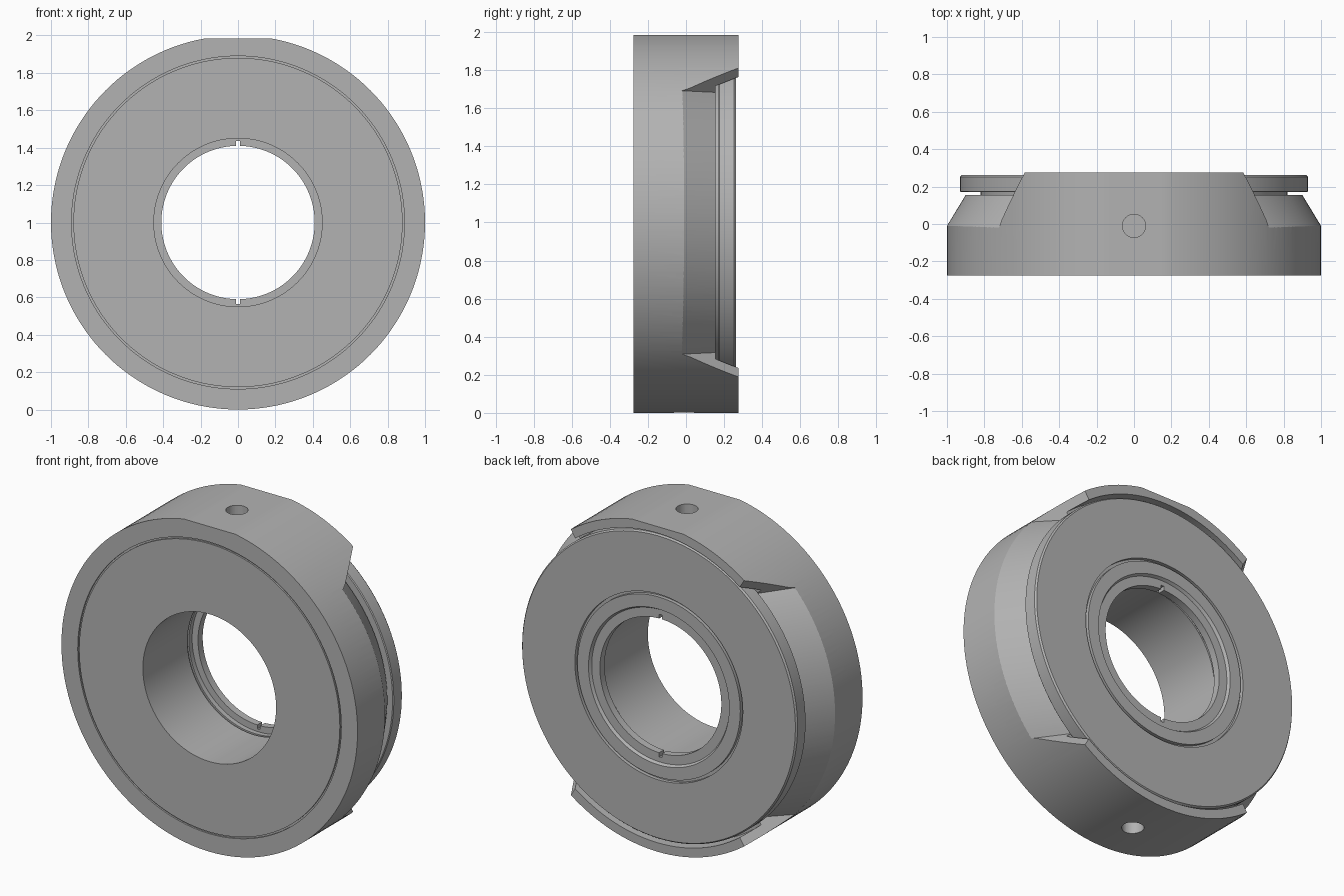
import bpy, bmesh
from math import radians, sin, cos, pi
from mathutils import Vector, Matrix

if "Cube" in bpy.data.objects:
    bpy.data.objects.remove(bpy.data.objects["Cube"])

SEG = 144
grey = bpy.data.materials.new("plain grey metal")
grey.use_nodes = True
colour = (0.45, 0.45, 0.45, 1)
grey.diffuse_color = colour
grey.node_tree.nodes["Principled BSDF"].inputs["Base Color"].default_value = colour


def finish(name, bm):
    bmesh.ops.recalc_face_normals(bm, faces=bm.faces)
    mesh = bpy.data.meshes.new(name)
    bm.to_mesh(mesh)
    bm.free()
    mesh.materials.append(grey)
    obj = bpy.data.objects.new(name, mesh)
    bpy.context.collection.objects.link(obj)
    return obj


def turned(name, profile, flat_top=None):
    """Closed (radius, y) profile revolved around the horizontal axis."""
    bm = bmesh.new()
    rings = []
    for i in range(SEG):
        a = 2 * pi * i / SEG
        rings.append([bm.verts.new((r * cos(a), y, 1 + r * sin(a))) for r, y in profile])
    n = len(profile)
    for i in range(SEG):
        p, q = rings[i], rings[(i + 1) % SEG]
        for j in range(n):
            k = (j + 1) % n
            bm.faces.new((p[j], p[k], q[k], q[j]))
    if flat_top:
        for v in bm.verts:
            v.co.z = min(v.co.z, flat_top)
    return finish(name, bm)


def side_cutter(side):
    """Wedge that opens the rim; its ends flare towards the back."""
    profile = [(1.1, -0.175), (1.1, 0.4), (0.84, 0.4), (0.84, 0.254)]
    steps = 48
    bm = bmesh.new()
    rows = []
    for i in range(steps + 1):
        t = 2 * i / steps - 1
        row = []
        for r, y in profile:
            a = radians(45 + 33.5 * (y + 0.01)) * t
            row.append(bm.verts.new((side * r * cos(a), y, 1 + r * sin(a))))
        rows.append(row)
    for p, q in zip(rows, rows[1:]):
        for j in range(4):
            k = (j + 1) % 4
            bm.faces.new((p[j], p[k], q[k], q[j]))
    bm.faces.new(rows[0])
    bm.faces.new(rows[-1])
    return finish("side_cutter", bm)


def hole_cutter(z):
    bm = bmesh.new()
    bmesh.ops.create_cone(bm, cap_ends=True, segments=32, radius1=0.062, radius2=0.062,
                          depth=0.4, matrix=Matrix.Translation((0, -0.01, z)))
    return finish("hole_cutter", bm)


def notch_cutter(z):
    bm = bmesh.new()
    bmesh.ops.create_cube(bm, size=1, matrix=Matrix.Translation((0, 0.22, z))
                          @ Matrix.Diagonal((0.02, 0.2, 0.07, 1)))
    return finish("notch_cutter", bm)


def carve(obj, cutters):
    bpy.context.view_layer.objects.active = obj
    for cutter in cutters:
        cutter.hide_render = True
        mod = obj.modifiers.new("cut", "BOOLEAN")
        mod.operation, mod.solver, mod.object = "DIFFERENCE", "EXACT", cutter
        bpy.ops.object.modifier_apply(modifier=mod.name)
        bpy.data.objects.remove(cutter)


# Housing: front face with a thin seam, bore, back recess and rim
housing = turned("housing", [
    (0.45, -0.275), (0.88, -0.275), (0.88, -0.265), (0.89, -0.265), (0.89, -0.275),
    (1.0, -0.275), (1.0, 0.275), (0.945, 0.275), (0.945, 0.155), (0.45, 0.155)],
    flat_top=1 + cos(radians(10)))
carve(housing, [side_cutter(1), side_cutter(-1), hole_cutter(2.0), hole_cutter(0.0)])

# Thin neck between the housing and the plate
neck = turned("neck", [(0.46, 0.15), (0.82, 0.15), (0.82, 0.18), (0.46, 0.18)])

# Back plate: bevelled edge, ring groove and stepped inner lip
plate = turned("back_plate", [
    (0.45, 0.17), (0.925, 0.17), (0.93, 0.175), (0.93, 0.252), (0.922, 0.262),
    (0.567, 0.262), (0.567, 0.24), (0.55, 0.24), (0.55, 0.262),
    (0.475, 0.262), (0.465, 0.245), (0.41, 0.245), (0.41, 0.2), (0.45, 0.2)])
carve(plate, [notch_cutter(1.4), notch_cutter(0.6)])

# Smooth shading with crisp edges
for obj in (housing, neck, plate):
    bpy.ops.object.select_all(action="DESELECT")
    obj.select_set(True)
    bpy.context.view_layer.objects.active = obj
    bpy.ops.object.shade_smooth_by_angle(angle=radians(30))
